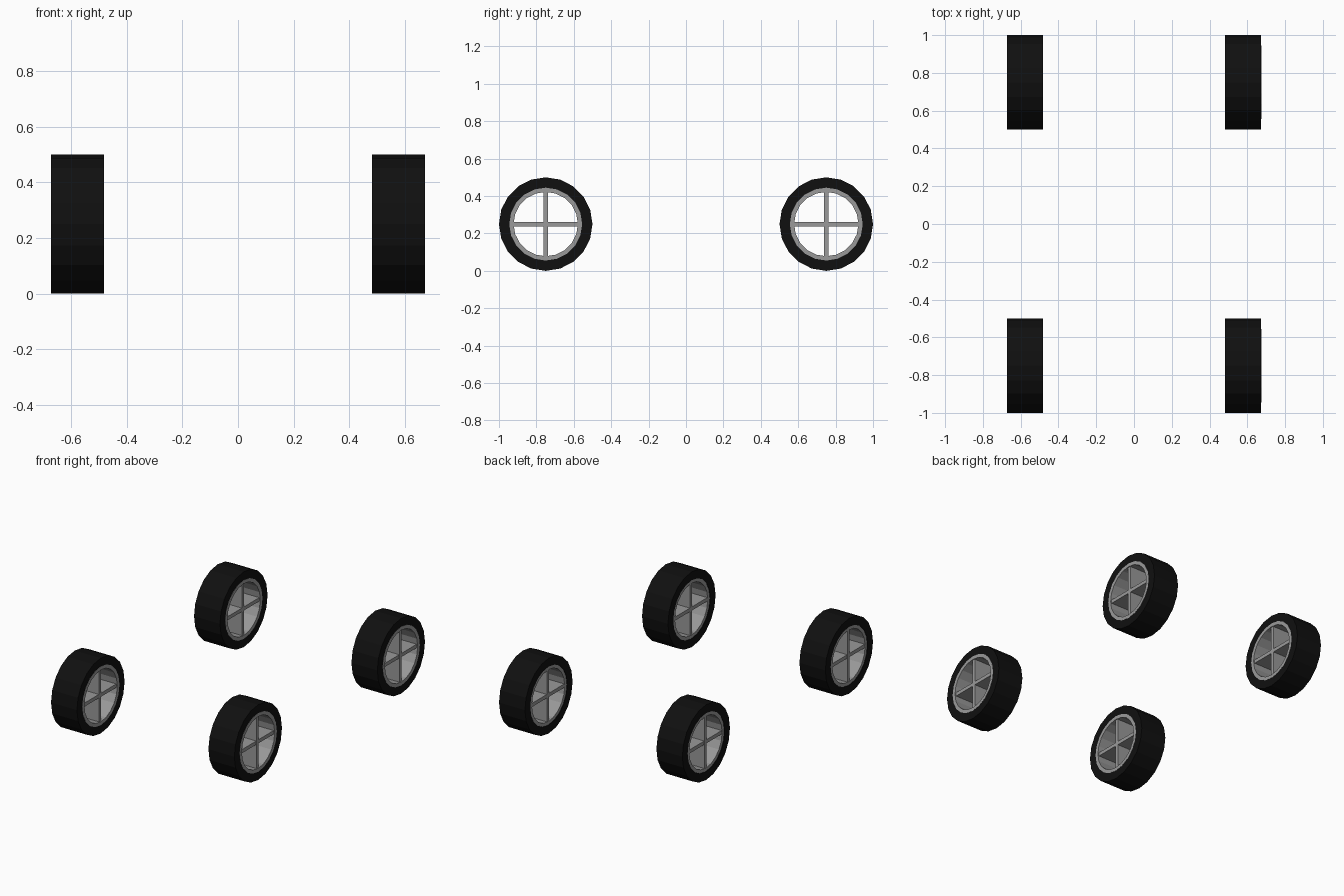
import bpy, bmesh, math

if "Cube" in bpy.data.objects:
    bpy.data.objects.remove(bpy.data.objects["Cube"])

SEG = 20          # sides of every wheel ring
HALF = 0.095      # half of the wheel width


def material(name, value):
    m = bpy.data.materials.new(name)
    m.diffuse_color = (value, value, value, 1)
    m.use_nodes = True
    m.node_tree.nodes["Principled BSDF"].inputs["Base Color"].default_value = m.diffuse_color
    return m


RUBBER = material("black rubber", 0.005)
METAL = material("grey metal", 0.32)


def finish(bm, name, mat, loc):
    bmesh.ops.recalc_face_normals(bm, faces=bm.faces)
    mesh = bpy.data.meshes.new(name)
    bm.to_mesh(mesh)
    bm.free()
    mesh.materials.append(mat)
    ob = bpy.data.objects.new(name, mesh)
    ob.location = loc
    bpy.context.collection.objects.link(ob)
    return ob


def ring(name, r_in, r_out, x0, x1, mat, loc):
    """Rectangular profile swept around the x axis."""
    bm = bmesh.new()
    profile = [(x0, r_in), (x1, r_in), (x1, r_out), (x0, r_out)]
    loops = []
    for i in range(SEG):
        a = 2 * math.pi * i / SEG
        loops.append([bm.verts.new((x, r * math.cos(a), r * math.sin(a)))
                      for x, r in profile])
    for i in range(SEG):
        p, q = loops[i], loops[(i + 1) % SEG]
        for j in range(4):
            k = (j + 1) % 4
            bm.faces.new((p[j], p[k], q[k], q[j]))
    return finish(bm, name, mat, loc)


def plate(name, size, loc):
    bm = bmesh.new()
    bmesh.ops.create_cube(bm, size=1)
    bmesh.ops.scale(bm, vec=size, verts=bm.verts)
    return finish(bm, name, METAL, loc)


# Four identical wheels
for side, x in (("left", -0.578), ("right", 0.578)):
    for end, y in (("front", -0.75), ("back", 0.75)):
        tag = f"{end}_{side}"
        loc = (x, y, 0.25)
        ring(f"tyre_{tag}", 0.194, 0.25, -HALF, HALF, RUBBER, loc)
        ring(f"rim_{tag}", 0.172, 0.195, -HALF + 0.003, HALF + 0.001, METAL, loc)
        # Crossed spokes running through the depth of the rim
        depth = 2 * HALF - 0.01
        plate(f"upright_spoke_{tag}", (depth, 0.024, 0.352), loc)
        plate(f"level_spoke_{tag}", (depth - 0.001, 0.352, 0.024), loc)
